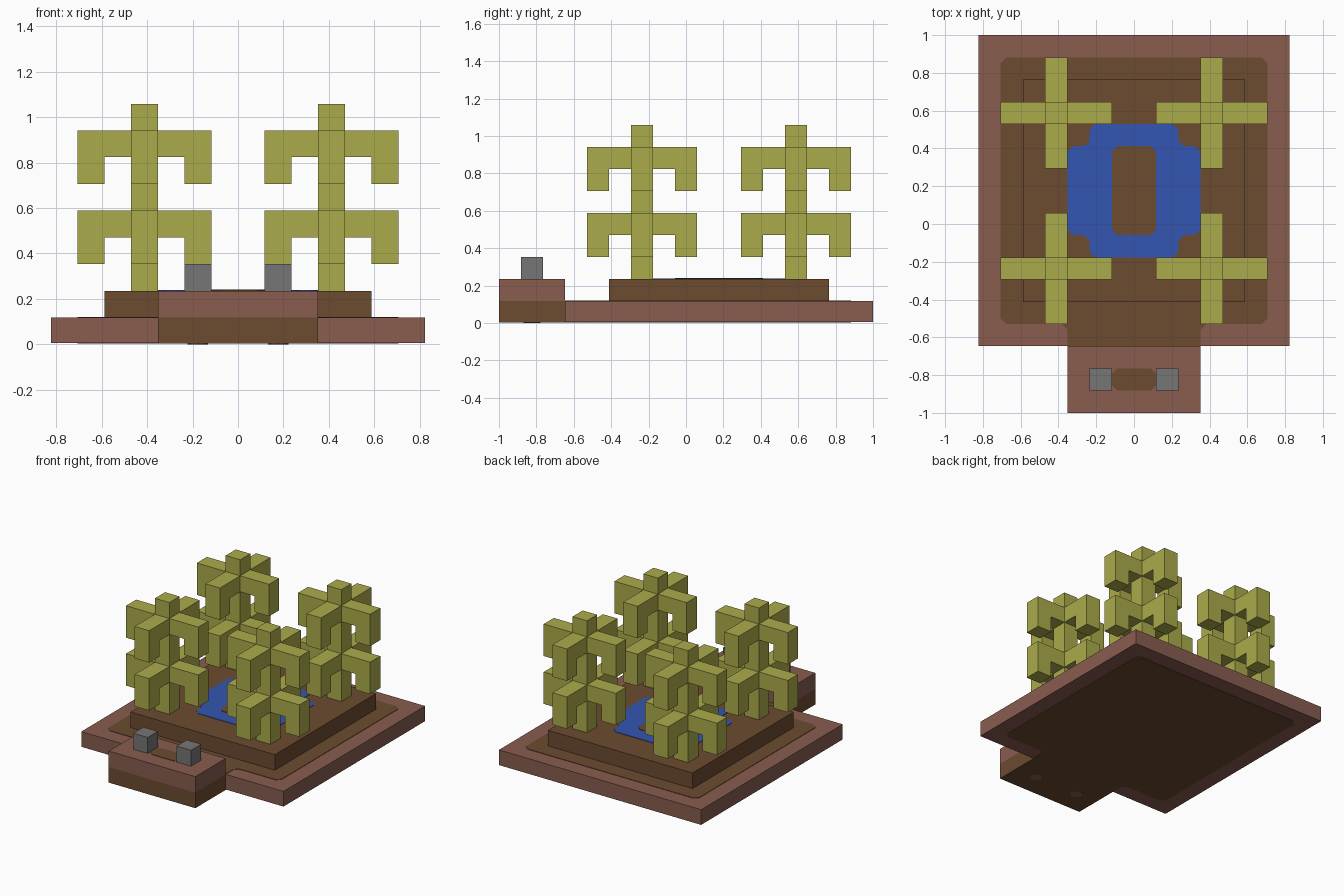
import bpy, bmesh
from math import pi
from mathutils import Vector, Matrix

cube = bpy.data.objects.get("Cube")
if cube:
    bpy.data.objects.remove(cube)

U = 2 / 17      # one building block
T = 0.003       # thickness of painted plates


def material(name, rgb):
    """Flat material from 8-bit sRGB values."""
    lin = [((c / 255 + 0.055) / 1.055) ** 2.4 for c in rgb]
    m = bpy.data.materials.new(name)
    m.use_nodes = True
    m.diffuse_color = (*lin, 1)
    bsdf = m.node_tree.nodes["Principled BSDF"]
    bsdf.inputs["Base Color"].default_value = (*lin, 1)
    bsdf.inputs["Roughness"].default_value = 0.9
    return m


CLAY = material("red clay", (136, 92, 79))
SOIL = material("brown soil", (108, 75, 48))
LEAF = material("olive green", (171, 171, 75))
STONE = material("grey stone", (118, 118, 118))
WATER = material("blue water", (51, 86, 178))


def finish(name, bm, mat):
    bmesh.ops.recalc_face_normals(bm, faces=bm.faces)
    mesh = bpy.data.meshes.new(name)
    bm.to_mesh(mesh)
    bm.free()
    mesh.materials.append(mat)
    obj = bpy.data.objects.new(name, mesh)
    bpy.context.collection.objects.link(obj)
    return obj


def add_prism(bm, points, extrude):
    """Solid made by sweeping a planar outline along a vector."""
    face = bm.faces.new([bm.verts.new(p) for p in points])
    out = bmesh.ops.extrude_face_region(bm, geom=[face], use_keep_orig=True)
    moved = [v for v in out["geom"] if isinstance(v, bmesh.types.BMVert)]
    bmesh.ops.translate(bm, verts=moved, vec=extrude)
    return list(face.verts) + moved


def block(name, mat, x, y, z, bottom=0):
    """Box given by ranges in blocks; y counts from the front edge."""
    bm = bmesh.new()
    z0 = max(z[0] * U, bottom)
    rect = [(a * U, (b - 8.5) * U, z0)
            for a, b in ((x[0], y[0]), (x[1], y[0]), (x[1], y[1]), (x[0], y[1]))]
    add_prism(bm, rect, (0, 0, z[1] * U - z0))
    return finish(name, bm, mat)


def plate(name, mat, outline, z, square_y=None):
    """Thin plate with clipped corners, square at the given y."""
    pts = [Vector((a * U, (b - 8.5) * U, z)) for a, b in outline]
    clipped = []
    for i, p in enumerate(pts):
        if outline[i][1] == square_y:
            clipped.append(p)
            continue
        for q in (pts[i - 1], pts[(i + 1) % len(pts)]):
            clipped.append(p + (q - p).normalized() * 0.03)
    bm = bmesh.new()
    add_prism(bm, clipped, (0, 0, T))
    return finish(name, bm, mat)


def yard(foot):
    """Yard outline with a front strip reaching to the given y."""
    return [(-6, 4), (-3, 4), (-3, foot), (3, foot), (3, 4), (6, 4), (6, 16), (-6, 16)]


# Base slab and its soil faces
block("base_slab", CLAY, (-7, 7), (3, 17), (0, 1), 2 * T)
plate("yard_soil", SOIL, yard(3), U, 3)
plate("underside_soil", SOIL, yard(0), T, 0)

# Raised garden bed with ring-shaped pond
block("garden_bed", SOIL, (-5, 5), (5, 15), (1, 2))
plate("pond", WATER, [(-2, 7), (2, 7), (2, 8), (3, 8), (3, 12), (2, 12),
                      (2, 13), (-2, 13), (-2, 12), (-3, 12), (-3, 8), (-2, 8)], 2 * U)
plate("pond_island", SOIL, [(-1, 8), (1, 8), (1, 12), (-1, 12)], 2 * U + T)

# Front step with two stones
block("step_lower", SOIL, (-3, 3), (0, 3), (0, 1), 2 * T)
block("step_upper", CLAY, (-3, 3), (0, 3), (1, 2))
plate("step_soil_strip", SOIL, [(-1, 1), (1, 1), (1, 2), (-1, 2)], 2 * U)
for side, x in (("right", -2), ("left", 1)):
    block(side + "_stone", STONE, (x, x + 1), (1, 2), (2, 3))
    bm = bmesh.new()
    bmesh.ops.create_cone(bm, cap_ends=True, segments=8, radius1=0.045, radius2=0.045, depth=T,
                          matrix=Matrix.Translation(((x + 0.5) * U, -7 * U, T / 2)))
    finish(side + "_underside_spot", bm, CLAY)


def tree(name, x, y):
    """Square trunk with two tiers of four drooping branches."""
    bm = bmesh.new()
    add_prism(bm, [(a, b, 2) for a, b in ((-.5, -.5), (.5, -.5), (.5, .5), (-.5, .5))], (0, 0, 7))
    branch = ((.5, 1), (.5, 2), (2.5, 2), (2.5, 0), (1.5, 0), (1.5, 1))
    for tier in (3, 6):
        for turn in range(4):
            verts = add_prism(bm, [(a, -.5, tier + b) for a, b in branch], (0, 1, 0))
            bmesh.ops.rotate(bm, verts=verts, cent=(0, 0, 0),
                             matrix=Matrix.Rotation(turn * pi / 2, 3, 'Z'))
    bmesh.ops.scale(bm, verts=bm.verts, vec=(U, U, U))
    bmesh.ops.translate(bm, verts=bm.verts, vec=(x * U, (y - 8.5) * U, 0))
    return finish(name, bm, LEAF)


# Four matching trees
for row, y in (("front", 6.5), ("back", 13.5)):
    for side, x in (("right", -3.5), ("left", 3.5)):
        tree(f"{row}_{side}_tree", x, y)
